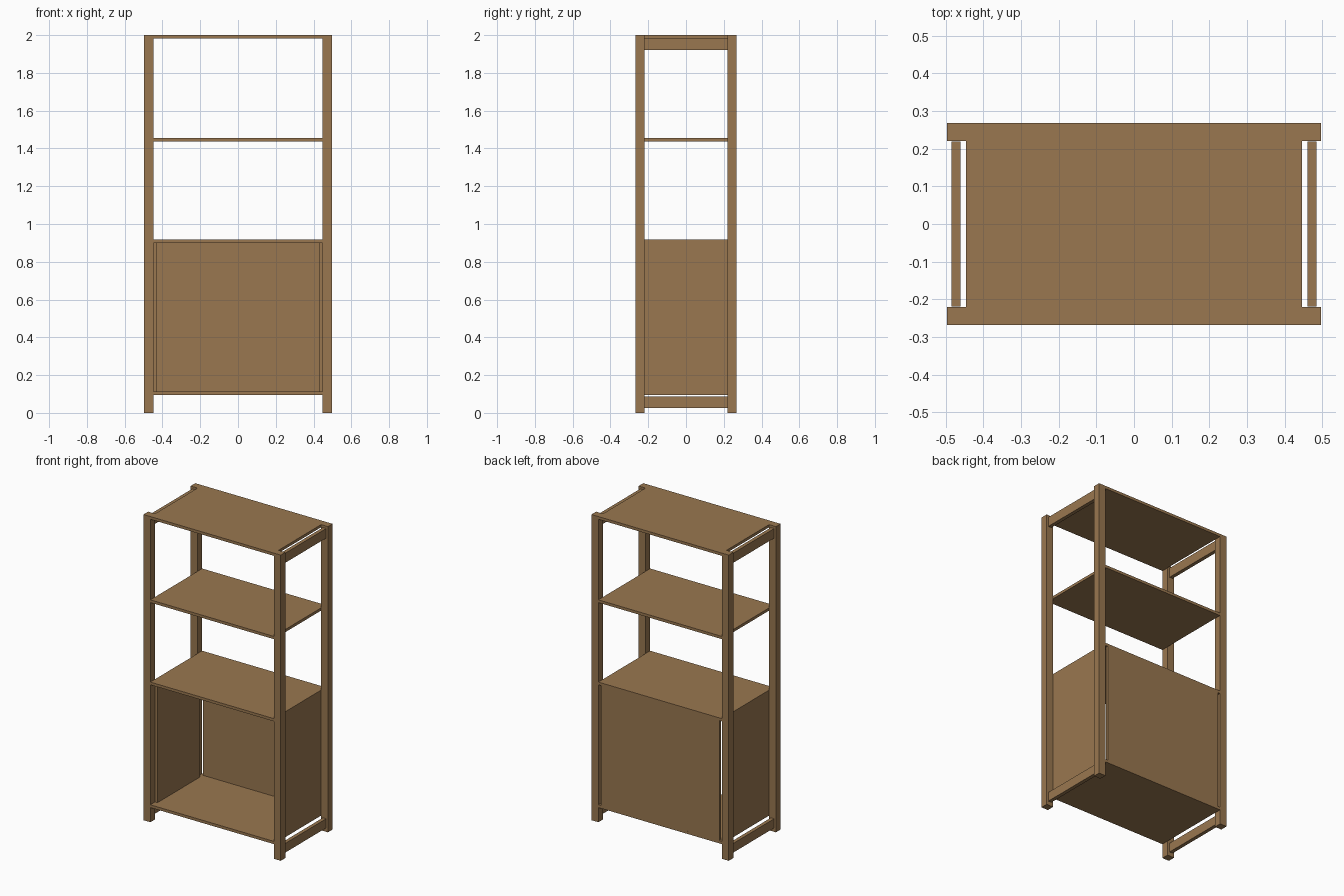
import bpy

default_cube = bpy.data.objects.get("Cube")
if default_cube:
    bpy.data.objects.remove(default_cube, do_unlink=True)

wood = bpy.data.materials.new("warm brown wood")
wood.use_nodes = True
WOOD_COLOUR = (0.32, 0.185, 0.08, 1)
wood.diffuse_color = WOOD_COLOUR
wood.node_tree.nodes["Principled BSDF"].inputs["Base Color"].default_value = WOOD_COLOUR

# Main dimensions
OUT_X, IN_X = 0.497, 0.447      # outer and inner faces of the posts
OUT_Y, IN_Y = 0.268, 0.22
BOARD = 0.018                   # board thickness
FLOOR_TOP, CABINET_TOP, MIDDLE_TOP, HEIGHT = 0.114, 0.917, 1.455, 2.0


def box(name, x, y, z):
    """Box between the (min, max) pairs on each axis."""
    spans = (x, y, z)
    bpy.ops.mesh.primitive_cube_add(size=1, location=[(a + b) / 2 for a, b in spans])
    obj = bpy.context.object
    obj.name = name
    obj.scale = [abs(b - a) for a, b in spans]
    bpy.ops.object.transform_apply(location=False, rotation=False, scale=True)
    obj.data.materials.append(wood)
    return obj


# Shelves, fitted between the posts
shelves = {"bottom_shelf": FLOOR_TOP, "cabinet_top_shelf": CABINET_TOP,
           "middle_shelf": MIDDLE_TOP, "top_shelf": HEIGHT}
for name, top in shelves.items():
    box(name, (-IN_X, IN_X), (-OUT_Y, OUT_Y), (top - BOARD, top))

cabinet_z = (FLOOR_TOP, CABINET_TOP - BOARD)

for side, s in (("left", 1), ("right", -1)):
    # Corner posts
    for end, e in (("front", -1), ("back", 1)):
        box(f"{end}_{side}_post", (s * IN_X, s * OUT_X), (e * IN_Y, e * OUT_Y), (0, HEIGHT))
    # Cross rails joining front and back posts
    for level, z in (("lower", (0.026, 0.086)), ("upper", (1.922, 1.985))):
        box(f"{level}_{side}_rail", (s * 0.461, s * 0.485), (-0.219, 0.219), z)
    # Cabinet side
    box(f"{side}_side_panel", (s * (IN_X - BOARD), s * IN_X), (-IN_Y, IN_Y), cabinet_z)

# Cabinet back, leaving a narrow gap beside each post
box("back_panel", (BOARD - IN_X, IN_X - BOARD), (OUT_Y - BOARD, OUT_Y), cabinet_z)
